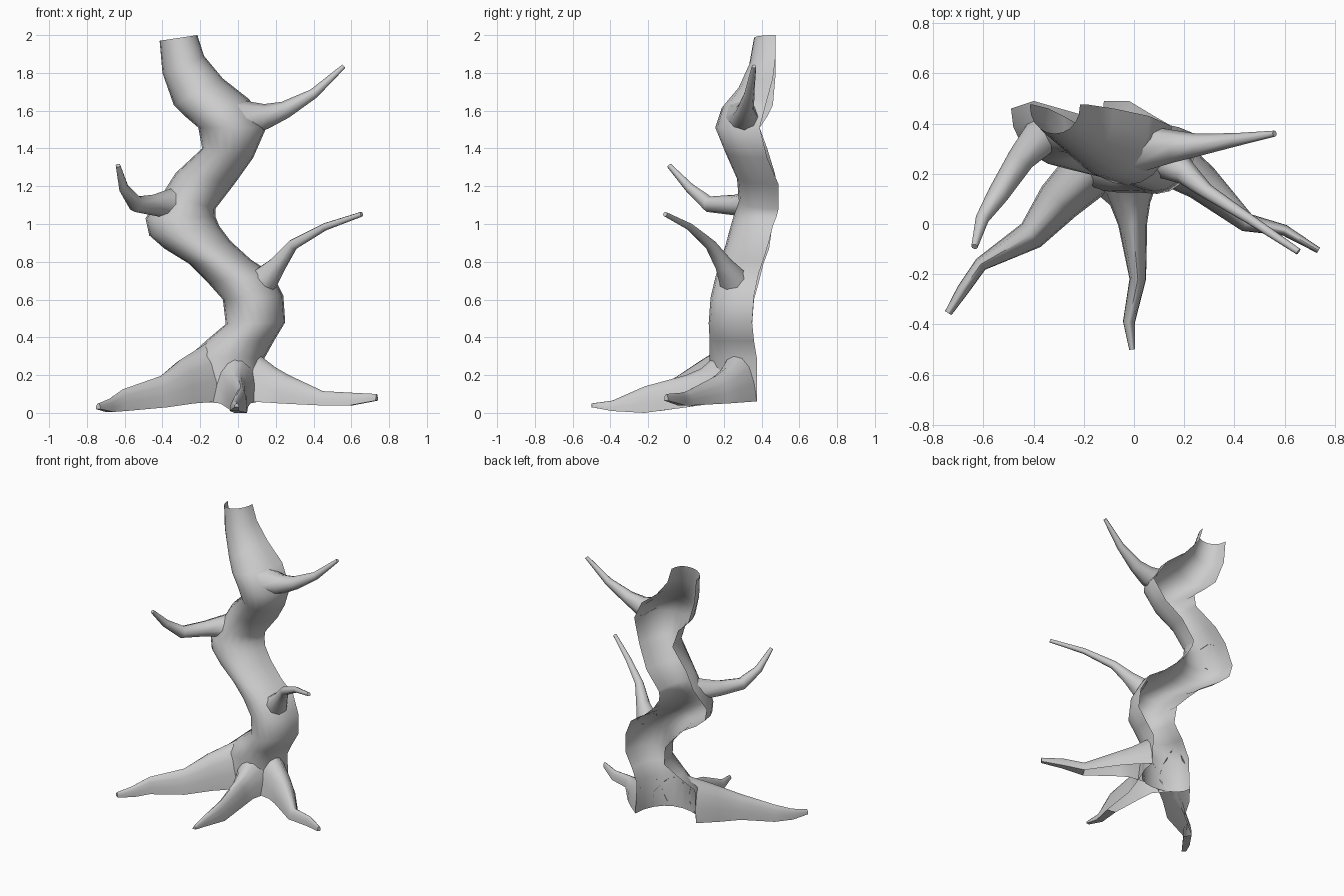
import bpy, math
from mathutils import Vector
from mathutils.bvhtree import BVHTree

if "Cube" in bpy.data.objects:
    bpy.data.objects.remove(bpy.data.objects["Cube"])


def skin(name, rings, closed_from=999, cap=False):
    """Bridge equal rings into a smooth sheet, closed into a tube from one ring on."""
    n = len(rings[0])
    verts = [p for r in rings for p in r]
    faces = []
    for i in range(len(rings) - 1):
        for j in range(n if i >= closed_from else n - 1):
            k = (j + 1) % n
            faces.append((i*n + j, i*n + k, (i+1)*n + k, (i+1)*n + j))
    if cap:
        faces.append(tuple(range((len(rings) - 1)*n, len(rings)*n)))
    mesh = bpy.data.meshes.new(name)
    mesh.from_pydata(verts, [], faces)
    ob = bpy.data.objects.new(name, mesh)
    bpy.context.collection.objects.link(ob)
    bpy.ops.object.select_all(action='DESELECT')
    ob.select_set(True)
    bpy.context.view_layer.objects.active = ob
    bpy.ops.object.shade_smooth_by_angle(angle=math.radians(60))
    return BVHTree.FromPolygons(verts, faces)


def trunk_ring(lx, lz, rx, rz, yf, yl, yr, seg=10):
    """Half ellipse, open at the back, between a left and a right edge."""
    ring = []
    for i in range(seg + 1):
        a = math.pi * i / seg
        t = (1 - math.cos(a)) / 2
        yb = yl + (yr - yl)*t
        s = math.sin(a)**0.9 if 0 < i < seg else 0
        ring.append(Vector((lx + (rx - lx)*t, yb - (yb - yf)*s, lz + (rz - lz)*t)))
    return ring


def snap(rings):
    """Move the first ring onto the trunk surface so the joint is clean."""
    for j, (p, q) in enumerate(zip(rings[0], rings[1])):
        d = p - q
        hit = trunk.ray_cast(q, d.normalized(), d.length*1.2)[0]
        rings[0][j] = hit or trunk.find_nearest(p)[0]
    return rings


def root(name, stations, seg=8):
    """Arched channel, open underneath: (x, y, half width, top z, bottom z)."""
    rings = []
    for i, (x, y, w, zt, zb) in enumerate(stations):
        a, b = stations[max(i-1, 0)], stations[min(i+1, len(stations)-1)]
        d = Vector((b[0]-a[0], b[1]-a[1])).normalized()
        ring = []
        for j in range(seg + 1):
            t = math.pi * j / seg
            c = math.cos(t) * w
            z = zb + (zt - zb)*math.sin(t) if 0 < j < seg else zb
            ring.append(Vector((x - d.y*c, y + d.x*c, z)))
        rings.append(ring)
    skin(name, snap(rings), closed_from=len(rings) - 3, cap=True)


def branch(name, stations, seg=8):
    """Tapered bent tube: (x, y, z, radius)."""
    rings = []
    for i, (x, y, z, r) in enumerate(stations):
        a, b = stations[max(i-1, 0)], stations[min(i+1, len(stations)-1)]
        d = (Vector(b[:3]) - Vector(a[:3])).normalized()
        u = d.cross(Vector((0, 0, 1))).normalized()
        v = u.cross(d)
        rings.append([Vector((x, y, z)) + r*(u*math.cos(t) + v*math.sin(t))
                      for t in (2*math.pi*k/seg for k in range(seg))])
    skin(name, snap(rings), closed_from=0, cap=True)


# Winding trunk shell, top to bottom: left x, z, right x, z, front y, back y left, right
trunk = skin("trunk", [trunk_ring(*s) for s in (
    (-.415, 1.97, -.215, 2.0, .36, .475, .475),
    (-.40, 1.80, -.18, 1.89, .335, .475, .475),
    (-.34, 1.63, -.08, 1.77, .27, .46, .46),
    (-.28, 1.57, .06, 1.66, .19, .43, .43),
    (-.21, 1.51, .15, 1.51, .155, .39, .39),
    (-.19, 1.40, .08, 1.35, .21, .43, .43),
    (-.33, 1.27, -.02, 1.21, .27, .47, .49),
    (-.40, 1.16, -.12, 1.08, .28, .49, .49),
    (-.49, 1.03, -.12, 1.04, .25, .46, .48),
    (-.47, .94, -.10, .99, .23, .45, .46),
    (-.39, .87, -.04, .91, .21, .44, .44),
    (-.26, .79, .07, .81, .18, .41, .41),
    (-.16, .69, .18, .74, .155, .385, .385),
    (-.08, .60, .24, .62, .13, .36, .36),
    (-.065, .47, .25, .48, .12, .35, .35),
    (-.16, .39, .19, .38, .125, .32, .36),
    (-.26, .30, .14, .29, .125, .27, .375),
    (-.27, .06, .15, .06, .125, .27, .375))])

# Spreading roots
root("left_root", [(-.18, .21, .11, .36, .06), (-.30, .09, .09, .285, .05),
                   (-.41, -.045, .06, .195, .03), (-.61, -.16, .028, .125, .01),
                   (-.68, -.26, .025, .075, .005), (-.74, -.355, .015, .05, .02)])
root("front_root", [(-.02, .22, .14, .36, .06), (-.015, .08, .08, .235, .05),
                    (-.005, 0, .058, .20, .03), (.015, -.22, .033, .14, 0),
                    (-.02, -.39, .024, .065, .01), (-.007, -.5, .012, .05, .03)])
root("right_root", [(.07, .28, .12, .34, .06), (.20, .215, .09, .24, .055),
                    (.27, .165, .075, .20, .05), (.45, .005, .038, .115, .04),
                    (.60, -.025, .022, .107, .04), (.735, -.105, .012, .10, .065)])

# Side branches
branch("upper_right_branch", [(.0, .30, 1.56, .10), (.15, .31, 1.57, .066),
                              (.25, .315, 1.605, .046), (.40, .335, 1.69, .027),
                              (.56, .36, 1.835, .012)])
branch("left_branch", [(-.33, .39, 1.11, .085), (-.45, .26, 1.10, .055),
                       (-.54, .12, 1.105, .043),
                       (-.605, .02, 1.19, .027), (-.635, -.09, 1.31, .013)])
branch("lower_right_branch", [(.11, .27, .67, .09), (.21, .20, .785, .048),
                              (.29, .13, .89, .030), (.46, .02, .985, .02),
                              (.655, -.11, 1.052, .013)])
